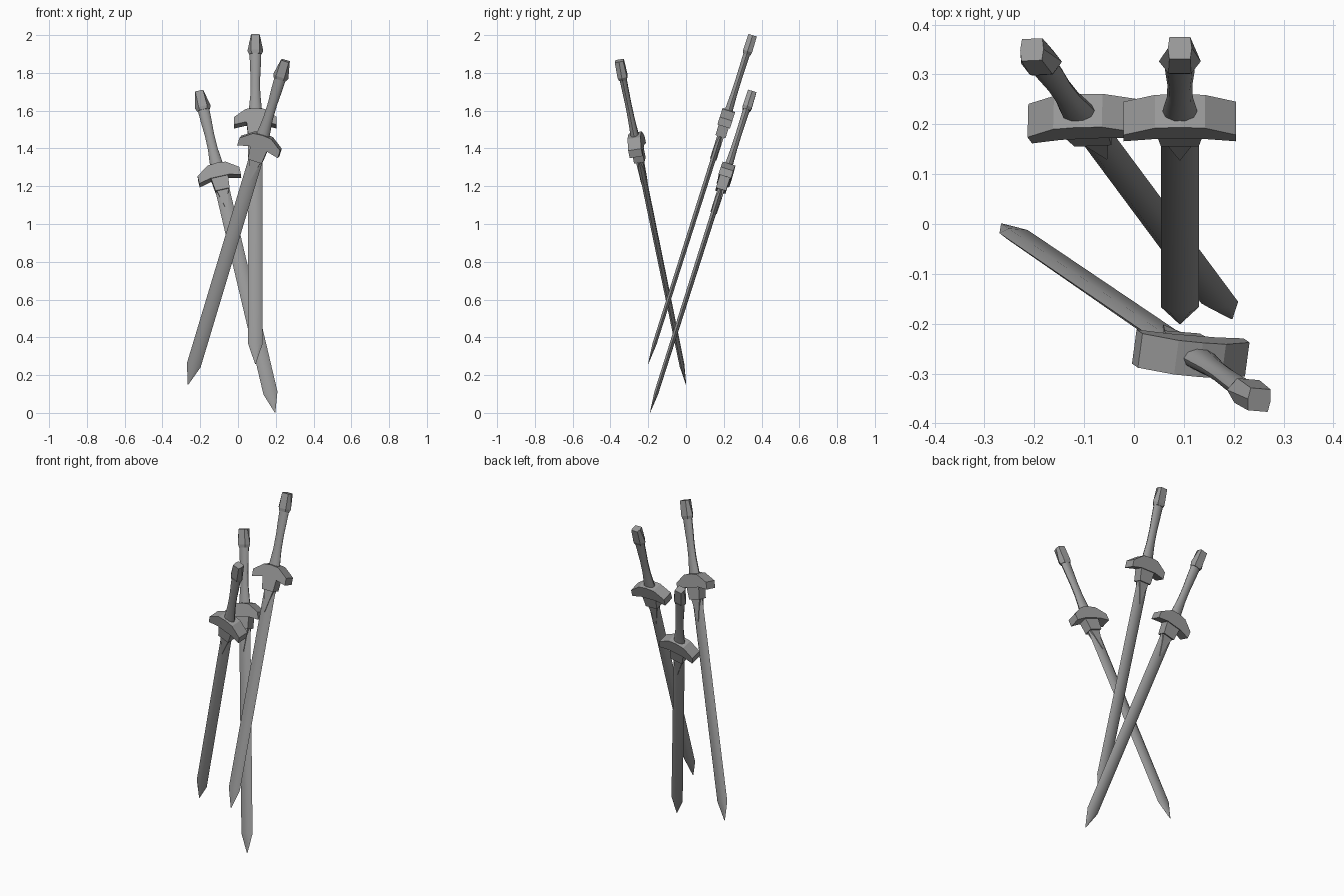
import bpy, bmesh
from math import cos, sin, pi, radians
from mathutils import Vector, Matrix

cube = bpy.data.objects.get("Cube")
if cube:
    bpy.data.objects.remove(cube, do_unlink=True)

steel = bpy.data.materials.new("grey_steel")
steel.use_nodes = True
GREY = (0.32, 0.32, 0.32, 1)
steel.diffuse_color = GREY
steel.node_tree.nodes["Principled BSDF"].inputs["Base Color"].default_value = GREY


def finish(name, bm, frame, smooth=None):
    """Turn a bmesh in sword space into a placed object."""
    bmesh.ops.remove_doubles(bm, verts=bm.verts, dist=1e-5)
    bmesh.ops.recalc_face_normals(bm, faces=bm.faces)
    bm.transform(frame)
    mesh = bpy.data.meshes.new(name)
    bm.to_mesh(mesh)
    bm.free()
    mesh.materials.append(steel)
    obj = bpy.data.objects.new(name, mesh)
    bpy.context.collection.objects.link(obj)
    if smooth:
        bpy.ops.object.select_all(action='DESELECT')
        obj.select_set(True)
        bpy.context.view_layer.objects.active = obj
        bpy.ops.object.shade_smooth_by_angle(angle=radians(smooth))


def loft(name, rings, frame, smooth=None):
    """Skin a list of equal-length rings of points, capping both ends."""
    bm = bmesh.new()
    loops = [[bm.verts.new(p) for p in ring] for ring in rings]
    for a, b in zip(loops, loops[1:]):
        for i in range(len(a)):
            j = (i + 1) % len(a)
            bm.faces.new((a[i], a[j], b[j], b[i]))
    bm.faces.new(loops[0])
    bm.faces.new(loops[-1])
    finish(name, bm, frame, smooth)


def plate(name, half_profile, thick, frame):
    """Extrude an outline, mirrored across x = 0, through the sword's depth."""
    outline = half_profile + [(-x, z) for x, z in reversed(half_profile) if x > 0]
    loft(name, [[(x, y, z) for x, z in outline] for y in (-thick / 2, thick / 2)], frame)


def hexagon(edge, flat, depth, z):
    return [(edge, 0, z), (flat, depth, z), (-flat, depth, z),
            (-edge, 0, z), (-flat, -depth, z), (flat, -depth, z)]


def oval(rx, ry, z, sides=10):
    return [(rx * cos(2 * pi * i / sides), ry * sin(2 * pi * i / sides), z)
            for i in range(sides)]


def sword(side, tip, top, across):
    # Sword space: z runs from blade tip to pommel, x along the guard
    tip = Vector(tip)
    axis = (Vector(top) - tip).normalized()
    across = Vector(across)
    across = (across - axis * across.dot(axis)).normalized()
    depth = axis.cross(across)
    frame = Matrix((across, depth, axis)).transposed().to_4x4()
    frame.translation = tip

    # Blade with a tapered point
    loft(side + "_blade", [hexagon(0.002, 0.001, 0.001, 0),
                           hexagon(0.038, 0.02, 0.011, 0.11),
                           hexagon(0.038, 0.02, 0.014, 1.3)], frame, 40)
    # Pointed reinforcement over the blade root
    plate(side + "_blade_wedge", [(0, 1.135), (0.033, 1.27), (0, 1.27)], 0.036, frame)
    # Collar and crossguard
    plate(side + "_collar", [(0, 1.262), (0.038, 1.262), (0.048, 1.35), (0, 1.35)], 0.056, frame)
    plate(side + "_guard", [(0, 1.333), (0.05, 1.333), (0.113, 1.318), (0.113, 1.36),
                            (0.05, 1.405), (0, 1.41)], 0.07, frame)
    # Waisted grip
    grip = [(1.39, 0.036, 0.023), (1.43, 0.033, 0.021), (1.5, 0.026, 0.018),
            (1.58, 0.025, 0.017), (1.66, 0.029, 0.018), (1.73, 0.031, 0.019)]
    loft(side + "_grip", [oval(rx, ry, z) for z, rx, ry in grip], frame, 50)
    # Tapered six-sided pommel
    loft(side + "_pommel", [hexagon(0.034, 0.02, 0.021, 1.72),
                            hexagon(0.042, 0.023, 0.025, 1.737),
                            hexagon(0.024, 0.021, 0.023, 1.825)], frame)


sword("centre", (0.092, -0.2, 0.26), (0.092, 0.35, 1.99), (1, 0, 0))
sword("right", (0.196, -0.19, 0.003), (-0.205, 0.35, 1.70), (0.98, 0.04, 0.21))
sword("left", (-0.265, 0, 0.15), (0.25, -0.352, 1.86), (0.965, -0.08, -0.306))
